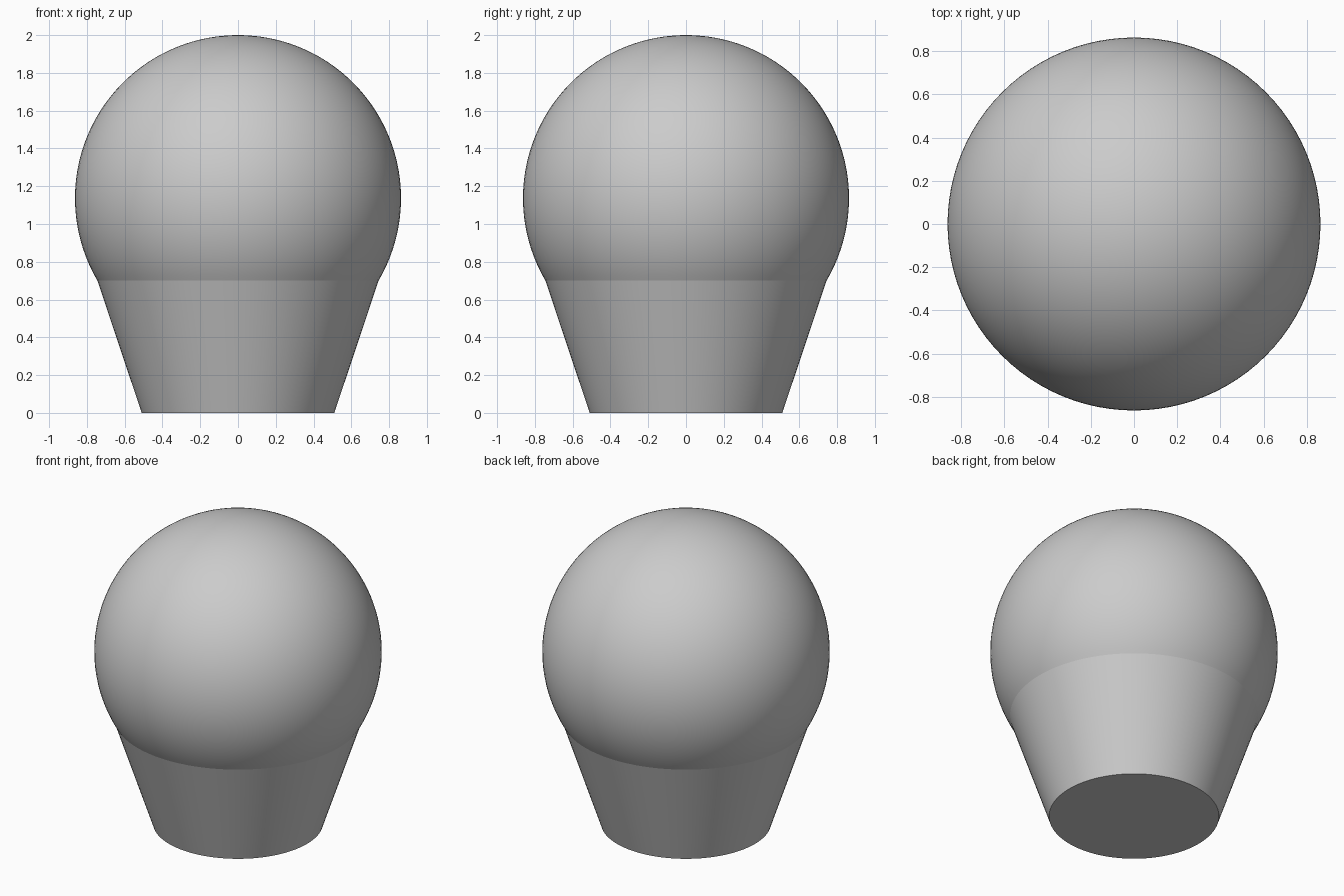
import bpy
import math

if "Cube" in bpy.data.objects:
    bpy.data.objects.remove(bpy.data.objects["Cube"])

R = 0.863
CZ = 2.0 - R
SEAM = 0.70
SEGMENTS = 96


def lathe(name, profile):
    """Revolve (radius, z) points around z, capping both ends."""
    n = SEGMENTS
    verts = [(r * math.cos(2 * math.pi * i / n), r * math.sin(2 * math.pi * i / n), z)
             for r, z in profile for i in range(n)]
    faces = [(k * n + i, k * n + (i + 1) % n, (k + 1) * n + (i + 1) % n, (k + 1) * n + i)
             for k in range(len(profile) - 1) for i in range(n)]
    faces.append(tuple(reversed(range(n))))
    faces.append(tuple(range((len(profile) - 1) * n, len(profile) * n)))
    mesh = bpy.data.meshes.new(name)
    mesh.from_pydata(verts, [], faces)
    obj = bpy.data.objects.new(name, mesh)
    bpy.context.collection.objects.link(obj)
    bpy.ops.object.select_all(action='DESELECT')
    obj.select_set(True)
    bpy.context.view_layer.objects.active = obj
    bpy.ops.object.shade_smooth_by_angle(angle=math.radians(30))
    return obj


# Round globe, from the seam up to the tiny flat at the crown
start = math.asin((SEAM - CZ) / R)
end = math.acos(0.025 / R)
steps = 56
globe_profile = [(R * math.cos(a), CZ + R * math.sin(a))
                 for a in (start + (end - start) * i / steps for i in range(steps + 1))]
lathe("globe", globe_profile)

# Tapered base meeting the globe at the seam
lathe("tapered_base", [(0.51, 0.0), (R * math.cos(start), SEAM)])
